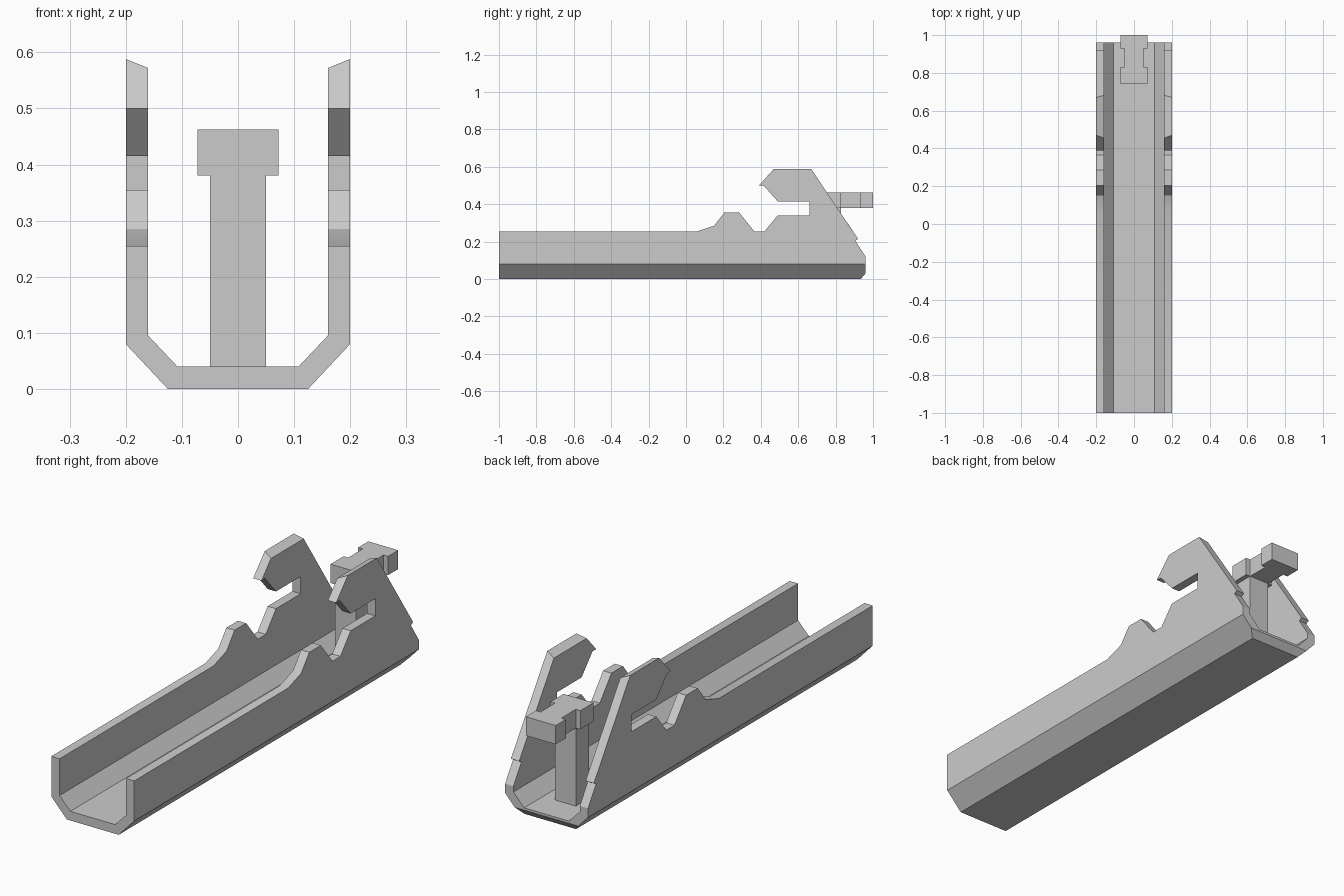
import bpy
import bmesh
import math

cube = bpy.data.objects.get("Cube")
if cube:
    bpy.data.objects.remove(cube, do_unlink=True)

grey = bpy.data.materials.new("plain grey")
grey.use_nodes = True
COLOUR = (0.6, 0.6, 0.6, 1)
grey.diffuse_color = COLOUR
grey.node_tree.nodes["Principled BSDF"].inputs["Base Color"].default_value = COLOUR


def loft(bm, ring_a, ring_b, skip=(), caps=True):
    """Join two matching rings with side faces, leaving out the skipped edges."""
    a = [bm.verts.new(p) for p in ring_a]
    b = [bm.verts.new(p) for p in ring_b]
    n = len(a)
    for i in range(n):
        if i not in skip:
            j = (i + 1) % n
            bm.faces.new((a[i], a[j], b[j], b[i]))
    if caps:
        bm.faces.new(a[::-1])
        bm.faces.new(b)


def finish(bm, name):
    bmesh.ops.remove_doubles(bm, verts=bm.verts, dist=0.0005)
    bmesh.ops.recalc_face_normals(bm, faces=bm.faces)
    mesh = bpy.data.meshes.new(name)
    bm.to_mesh(mesh)
    bm.free()
    mesh.materials.append(grey)
    ob = bpy.data.objects.new(name, mesh)
    bpy.context.collection.objects.link(ob)
    bpy.ops.object.select_all(action='DESELECT')
    ob.select_set(True)
    bpy.context.view_layer.objects.active = ob
    bpy.ops.object.shade_smooth_by_angle(angle=math.radians(25))
    return ob


OUT, INN = 0.2, 0.16        # wall faces
LOW_OUT, LOW_INN = 0.08, 0.095  # where the walls meet the trough
FRONT, BACK = -1, 0.96

# Trough: bevelled U section, open where the walls join it
half = [(0.125, 0), (OUT, LOW_OUT), (INN, LOW_INN), (0.108, 0.04)]
section = half + [(-x, z) for x, z in reversed(half)]
bm = bmesh.new()
loft(bm, [(x, FRONT, z) for x, z in section],
     [(x, BACK, z) for x, z in section], skip=(1, 5))

# Chamfer under the rear end
cut = bmesh.ops.bisect_plane(
    bm, geom=bm.verts[:] + bm.edges[:] + bm.faces[:],
    plane_co=(0, 0.935, 0), plane_no=(0, 0.03, -0.025), clear_outer=True)
rim = [e for e in cut["geom_cut"] if isinstance(e, bmesh.types.BMEdge)]
bmesh.ops.contextual_create(bm, geom=rim)

# Side walls: low rail, bump, open hook and sloping back
rail = [(FRONT, 0.255), (0.06, 0.255), (0.15, 0.285), (0.205, 0.355),
        (0.285, 0.355), (0.365, 0.255), (0.42, 0.255), (0.49, 0.34),
        (0.66, 0.34), (0.66, 0.415), (0.49, 0.415), (0.415, 0.5), (0.39, 0.5)]
rear = [(0.92, 0.214), (0.905, 0.205), (BACK, 0.12)]
outer = [(FRONT, LOW_OUT)] + rail + [(0.47, 0.588), (0.67, 0.588)] + rear + [(BACK, LOW_OUT)]
inner = [(FRONT, LOW_INN)] + rail + [(0.455, 0.572), (0.681, 0.572)] + rear + [(BACK, LOW_INN)]
for side in (1, -1):
    loft(bm, [(side * OUT, y, z) for y, z in outer],
         [(side * INN, y, z) for y, z in inner], skip=(len(outer) - 1,))
finish(bm, "channel_body")

# Post standing on the trough floor
WIDE, NARROW = 0.072, 0.05
POST_Y = (0.74, 0.83)
bm = bmesh.new()
base = [(-NARROW, POST_Y[0]), (NARROW, POST_Y[0]), (NARROW, POST_Y[1]), (-NARROW, POST_Y[1])]
loft(bm, [(x, y, 0.04) for x, y in base], [(x, y, 0.38) for x, y in base])
finish(bm, "post")

# Waisted head on the post
edge = [(WIDE, 0.74), (WIDE, 0.83), (NARROW, 0.83),
        (NARROW, 0.93), (WIDE, 0.93), (WIDE, 1)]
plan = edge + [(-x, y) for x, y in reversed(edge)]
bm = bmesh.new()
loft(bm, [(x, y, 0.38) for x, y in plan], [(x, y, 0.462) for x, y in plan])
finish(bm, "post_head")
